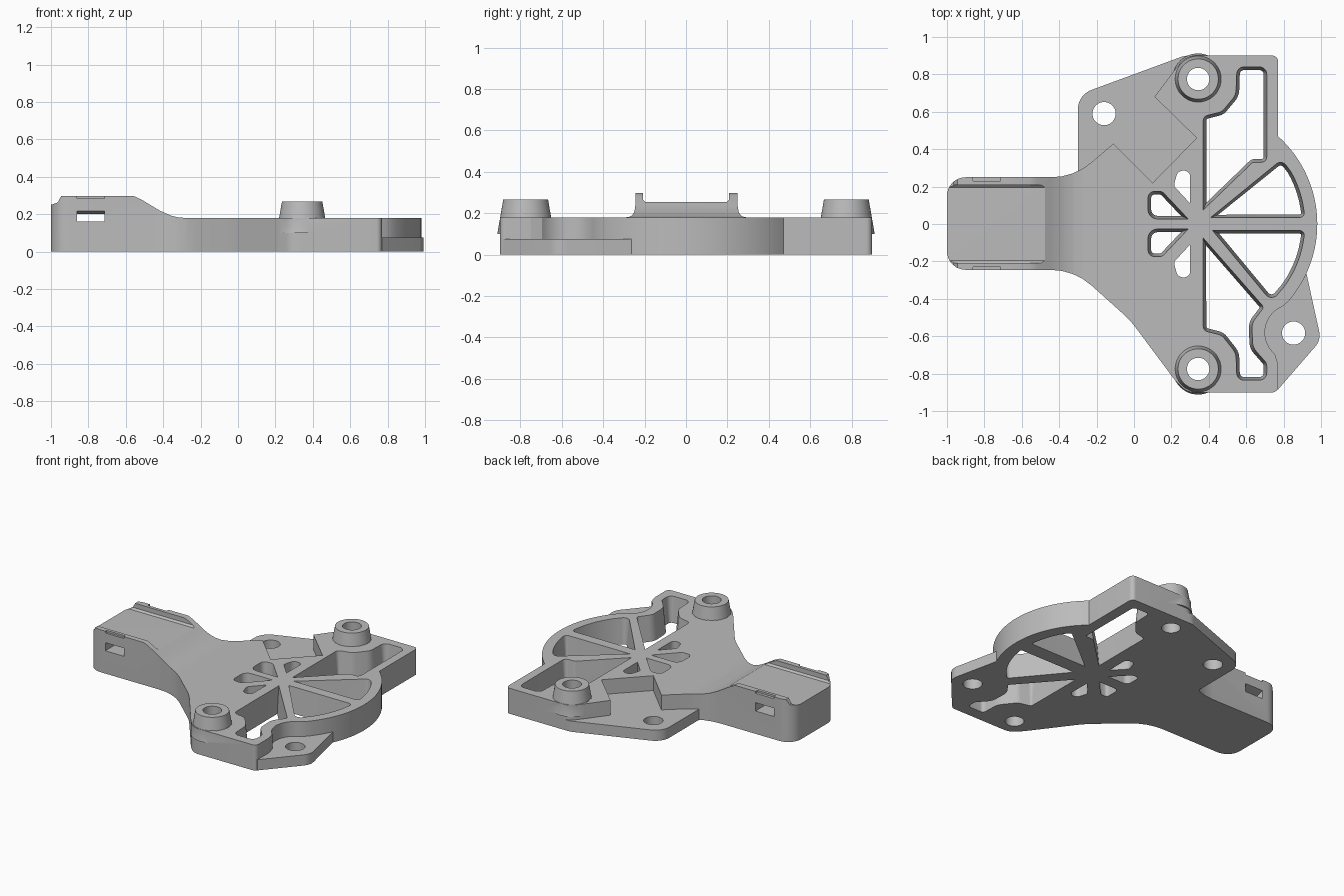
import bpy, bmesh, math
from mathutils import Vector

if "Cube" in bpy.data.objects:
    bpy.data.objects.remove(bpy.data.objects["Cube"])

grey = bpy.data.materials.new("plain_grey")
grey.diffuse_color = (0.5, 0.5, 0.5, 1)
grey.use_nodes = True
grey.node_tree.nodes["Principled BSDF"].inputs["Base Color"].default_value = grey.diffuse_color


def outline(pts):
    """Turn (x, y[, radius]) corners into a polygon with rounded corners."""
    out, n = [], len(pts)
    for i, p in enumerate(pts):
        c = Vector(p[:2])
        if len(p) < 3:
            out.append(c)
            continue
        a = Vector(pts[i - 1][:2]) - c
        b = Vector(pts[(i + 1) % n][:2]) - c
        half = a.angle(b) / 2
        t = min(p[2] / math.tan(half), 0.48 * a.length, 0.48 * b.length)
        r = t * math.tan(half)
        a.normalize()
        b.normalize()
        mid = c + (a + b).normalized() * (r / math.sin(half))
        v0, v1 = c + a * t - mid, c + b * t - mid
        turn = v0.angle_signed(v1)
        steps = max(3, int(abs(turn) / 0.16))
        for k in range(steps + 1):
            w = -turn * k / steps
            out.append(mid + Vector((v0.x * math.cos(w) - v0.y * math.sin(w),
                                     v0.x * math.sin(w) + v0.y * math.cos(w))))
    return out


def arc(cx, cy, r, a0, a1, n):
    return [(cx + r * math.cos(math.radians(a0 + (a1 - a0) * k / n)),
             cy + r * math.sin(math.radians(a0 + (a1 - a0) * k / n))) for k in range(n + 1)]


def inset(poly, d):
    """Move every edge of a polygon inward by d."""
    n = len(poly)
    area = sum(poly[i - 1].x * poly[i].y - poly[i].x * poly[i - 1].y for i in range(n))
    s = 1 if area > 0 else -1
    res = []
    for i in range(n):
        e0 = (poly[i] - poly[i - 1]).normalized()
        e1 = (poly[(i + 1) % n] - poly[i]).normalized()
        n0, n1 = Vector((-e0.y, e0.x)) * s, Vector((-e1.y, e1.x)) * s
        m = (n0 + n1).normalized()
        res.append(poly[i] + m * d / max(0.4, m.dot(n0)))
    return res


def loft(name, low, high, place):
    """Solid between two matching polygons; place(point, end) gives 3D positions."""
    bm = bmesh.new()
    a = [bm.verts.new(place(p, 0)) for p in low]
    b = [bm.verts.new(place(p, 1)) for p in high]
    n = len(a)
    bm.faces.new(a)
    bm.faces.new(b)
    for i in range(n):
        j = (i + 1) % n
        bm.faces.new((a[i], a[j], b[j], b[i]))
    bmesh.ops.recalc_face_normals(bm, faces=bm.faces)
    me = bpy.data.meshes.new(name)
    bm.to_mesh(me)
    bm.free()
    ob = bpy.data.objects.new(name, me)
    bpy.context.collection.objects.link(ob)
    me.materials.append(grey)
    return ob


def prism(name, pts, z0, z1, draft=0.0):
    top = outline(pts)
    return loft(name, inset(top, draft) if draft else top, top,
                lambda p, e: (p.x, p.y, z1 if e else z0))


def side_prism(name, pts, y0, y1):
    poly = [Vector(p) for p in pts]
    return loft(name, poly, poly, lambda p, e: (p.x, y1 if e else y0, p.y))


def cone(name, x, y, z0, z1, r0, r1):
    c = [Vector(p) for p in arc(0, 0, 1, 0, 360, 48)[:-1]]
    return loft(name, c, c, lambda p, e: (x + p.x * (r1 if e else r0),
                                          y + p.y * (r1 if e else r0), z1 if e else z0))


def combine(ob, tool, op='DIFFERENCE'):
    m = ob.modifiers.new("join", 'BOOLEAN')
    m.operation, m.object, m.solver = op, tool, 'EXACT'
    bpy.context.view_layer.objects.active = ob
    bpy.ops.object.modifier_apply(modifier=m.name)
    bpy.data.objects.remove(tool)


# Main body outline, with the angled notch and the half wheel rim
body_pts = [(-1, -0.245, 0.1), (-0.32, -0.245, 0.33), (-0.02, -0.515, 0.5), (0.215, -0.83, 0.1),
            (0.28, -0.9, 0.1), (0.77, -0.9, 0.03), (0.77, -0.75, 0.03)]
body_pts += arc(0.85, -0.58, 0.15, 230, 112, 14)
body_pts += arc(0.35, 0, 0.63, -41, 48.3, 28)
body_pts += [(0.77, 0.9, 0.03), (0.28, 0.9, 0.1), (0.215, 0.82), (0.11, 0.68), (0.335, 0.46),
             (0.10, 0.22), (-0.11, 0.43), (-0.32, 0.25, 0.33), (-1, 0.25, 0.1)]
body = prism("mount_bracket", body_pts, 0, 0.32)

# Trim the top to the raised tab, ramp and flat deck
combine(body, side_prism("top_trim", [
    (-1.1, 0.25), (-1, 0.25), (-0.965, 0.262), (-0.945, 0.298), (-0.56, 0.298), (-0.52, 0.28),
    (-0.42, 0.22), (-0.36, 0.193), (-0.32, 0.183), (-0.27, 0.179), (1.2, 0.179),
    (1.2, 0.5), (-1.1, 0.5)], -1.2, 1.2))

# Channel between the tab rails
ch = [Vector(p) for p in [(-0.195, 0.253), (0.195, 0.253), (0.208, 0.265), (0.208, 0.4),
                          (-0.208, 0.4), (-0.208, 0.265)]]
combine(body, loft("channel", ch, ch, lambda p, e: (-0.3 if e else -1.1, p.x, p.y)))

# Thin flanges beside the body
combine(body, prism("rear_flange", [(-0.3, 0.15), (-0.3, 0.69, 0.11), (0.27, 0.9, 0.1),
                                    (0.5, 0.9), (0.5, 0.15)], 0, 0.075), 'UNION')
combine(body, prism("front_flange", [(0.92, -0.255), (1.0, -0.62, 0.09), (0.77, -0.885),
                                     (0.62, -0.85), (0.62, -0.3)], 0, 0.075), 'UNION')

# Bosses
for y in (0.775, -0.775):
    combine(body, cone("boss_foot", 0.343, y, 0, 0.18, 0.125, 0.125), 'UNION')
    combine(body, cone("boss", 0.343, y, 0.1, 0.267, 0.137, 0.108), 'UNION')

# Screw holes
for x, y, r in ((0.343, 0.775, 0.06), (0.343, -0.775, 0.06), (-0.16, 0.59, 0.062), (0.853, -0.583, 0.062)):
    combine(body, cone("hole", x, y, -0.1, 0.5, r, r))

# Windows between the spokes
windows = [
    [(0.37, 0.075), (0.37, 0.575, 0.03), (0.47, 0.60, 0.06), (0.545, 0.69, 0.08), (0.55, 0.84, 0.04),
     (0.71, 0.84, 0.04), (0.71, 0.33, 0.03), (0.635, 0.33, 0.02)],
    [(0.41, 0.035), (0.79, 0.345, 0.04)] + arc(0.35, 0, 0.563, 30, 10, 8) + [(0.915, 0.035, 0.025)],
    [(0.42, -0.035), (0.915, -0.035, 0.025)] + arc(0.35, 0, 0.563, -10, -37, 9) + [(0.735, -0.415, 0.04)],
    [(0.37, -0.075), (0.37, -0.57, 0.03), (0.47, -0.595, 0.06), (0.545, -0.69, 0.08), (0.55, -0.835, 0.04),
     (0.71, -0.835, 0.04), (0.71, -0.745, 0.04), (0.635, -0.66, 0.08), (0.63, -0.53, 0.08),
     (0.695, -0.445, 0.02)],
]
for s in (1, -1):
    windows.append([(0.29, 0.027 * s), (0.075, 0.027 * s, 0.05), (0.075, 0.175 * s, 0.05), (0.15, 0.175 * s, 0.04)])
for w in windows:
    combine(body, prism("window", w, -0.001, 0.18, 0.017))
for s in (1, -1):
    combine(body, prism("petal", [(0.30, 0.11 * s), (0.30, 0.285 * s, 0.035), (0.235, 0.285 * s, 0.035),
                                  (0.212, 0.205 * s, 0.03)], -0.1, 0.4))

# Strap slot through the tab, flared at both mouths, with shallow clip dips in the rails
combine(body, prism("slot", [(-0.86, -0.4), (-0.715, -0.4), (-0.715, 0.4), (-0.86, 0.4)], 0.16, 0.2))
for s in (1, -1):
    mouth = [Vector(p) for p in [(0.19 * s, 0.17), (0.19 * s, 0.2), (0.26 * s, 0.222), (0.26 * s, 0.17)]]
    combine(body, loft("mouth", mouth, mouth, lambda p, e: (-0.715 if e else -0.86, p.x, p.y)))
    combine(body, prism("clip_dip", [(-0.86, 0.23 * s), (-0.715, 0.23 * s),
                                     (-0.715, 0.3 * s), (-0.86, 0.3 * s)], 0.285, 0.4))

bpy.ops.object.select_all(action='DESELECT')
body.select_set(True)
bpy.context.view_layer.objects.active = body
bpy.ops.object.shade_smooth_by_angle(angle=math.radians(25))
